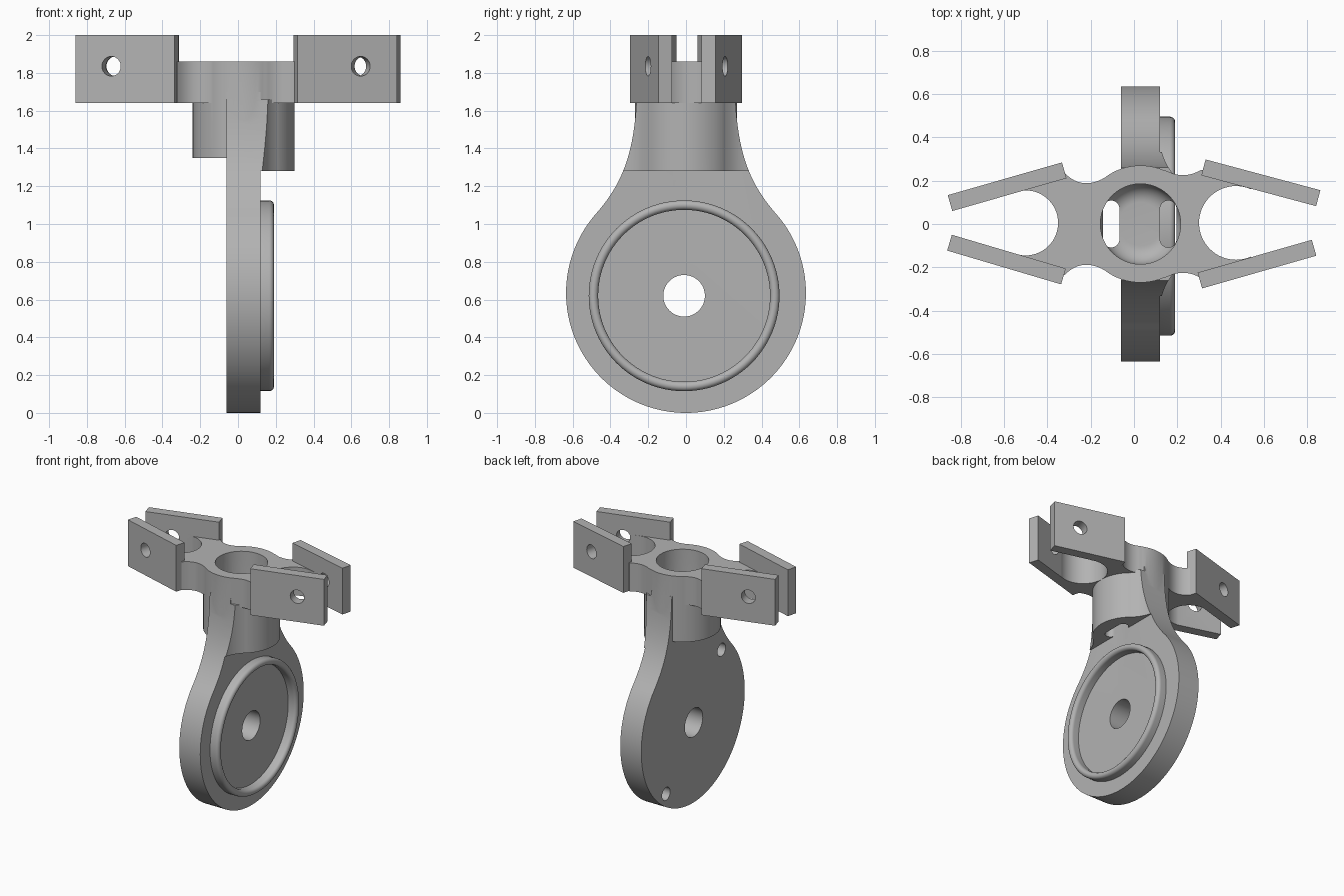
import bpy, bmesh, math
from mathutils import Matrix, Vector

cube = bpy.data.objects.get("Cube")
if cube:
    bpy.data.objects.remove(cube, do_unlink=True)

grey = bpy.data.materials.new("plain grey")
grey.use_nodes = True
colour = (0.45, 0.45, 0.45, 1)
grey.diffuse_color = colour
grey.node_tree.nodes["Principled BSDF"].inputs["Base Color"].default_value = colour

# Axis frames: prisms extrude along z, or along x with the profile in y and z
ALONG_X = Matrix(((0, 0, 1), (1, 0, 0), (0, 1, 0))).to_4x4()
HUB_X = 0.03


def finish(name, bm, matrix):
    bmesh.ops.recalc_face_normals(bm, faces=bm.faces)
    mesh = bpy.data.meshes.new(name)
    bm.to_mesh(mesh)
    bm.free()
    mesh.transform(matrix)
    mesh.materials.append(grey)
    ob = bpy.data.objects.new(name, mesh)
    bpy.context.collection.objects.link(ob)
    return ob


def prism(name, outline, low, high, matrix=Matrix()):
    bm = bmesh.new()
    face = bm.faces.new([bm.verts.new((a, b, low)) for a, b in outline])
    out = bmesh.ops.extrude_face_region(bm, geom=[face])
    verts = [v for v in out["geom"] if isinstance(v, bmesh.types.BMVert)]
    bmesh.ops.translate(bm, verts=verts, vec=(0, 0, high - low))
    return finish(name, bm, matrix)


def lathe(name, profile, matrix, closed=False, steps=96):
    bm = bmesh.new()
    verts = [bm.verts.new((r, 0, h)) for r, h in profile]
    pairs = list(zip(verts, verts[1:])) + ([(verts[-1], verts[0])] if closed else [])
    edges = [bm.edges.new(p) for p in pairs]
    bmesh.ops.spin(bm, geom=verts + edges, cent=(0, 0, 0), axis=(0, 0, 1),
                   angle=math.tau, steps=steps)
    bmesh.ops.remove_doubles(bm, verts=bm.verts, dist=1e-5)
    return finish(name, bm, matrix)


def arc(cx, cy, r, start, end, n=48):
    angles = [math.radians(start + (end - start) * i / n) for i in range(n + 1)]
    return [(cx + r * math.cos(a), cy + r * math.sin(a)) for a in angles]


def circle(cx, cy, r, n=64):
    return arc(cx, cy, r, 0, 360, n)[:-1]


def bezier(a, b, c, d, n=20):
    a, b, c, d = map(Vector, (a, b, c, d))
    out = []
    for i in range(n + 1):
        t = i / n
        s = 1 - t
        out.append(tuple(a * s**3 + b * 3 * s * s * t + c * 3 * s * t * t + d * t**3))
    return out


def boolean(target, tool, operation):
    mod = target.modifiers.new(operation, "BOOLEAN")
    mod.operation, mod.solver, mod.object = operation, "EXACT", tool
    bpy.context.view_layer.objects.active = target
    bpy.ops.object.modifier_apply(modifier=mod.name)
    bpy.data.objects.remove(tool, do_unlink=True)


# Round wheel plate with a neck that sweeps up into the hub
def plate_outline(top):
    side = bezier((0.48, 1.05), (0.345, 1.205), (0.27, 1.36), (0.26, top))
    return (arc(0, 0.635, 0.635, -220.8, 40.8, 96)[:-1] + side
            + [(-y, z) for y, z in reversed(side)][:-1])


body = prism("caster_bracket", plate_outline(1.7), -0.06, 0.12, ALONG_X)

# Hub fairing: blends the plate face into the hub, trimmed to the neck outline
blend = bezier((0.12, 0.37), (0.135, 0.28), (0.17, 0.24), (0.205, 0.205), 14)
half = [(HUB_X, 0.37)] + blend
nose = arc(HUB_X, 0, 0.27, 48, -48)
fairing = prism("hub_fairing", half + nose + [(x, -y) for x, y in reversed(half)],
                1.28, 1.66)
boolean(fairing, prism("fairing_trim", plate_outline(1.7), -0.2, 0.5, ALONG_X), "INTERSECT")
boolean(body, fairing, "UNION")

# Hub cylinder
boolean(body, prism("hub", circle(HUB_X, 0, 0.27, 96), 1.35, 1.86), "UNION")

# Forked arms on both sides of the hub
left_edge = [(HUB_X, 0.25), (-0.08, 0.245)] + bezier(
    (-0.1, 0.235), (-0.18, 0.18), (-0.25, 0.165), (-0.32, 0.235), 14) + [(-0.53, 0.165)]
right_edge = [(HUB_X, 0.25), (0.13, 0.25)] + bezier(
    (0.15, 0.245), (0.2, 0.22), (0.25, 0.215), (0.31, 0.25), 14) + [(0.54, 0.178)]
for name, edge, cx, r in (("left", left_edge, -0.5, 0.15), ("right", right_edge, 0.47, 0.17)):
    arm = prism("arm", edge + [(x, -y) for x, y in reversed(edge)], 1.64, 1.86)
    boolean(arm, prism("fork_cut", circle(cx, 0.005, r), 1.5, 2), "DIFFERENCE")
    boolean(body, arm, "UNION")

# Four upright fork plates, each with a pin hole
for x, y, tilt in ((-0.585, 0.172, 16), (-0.588, -0.164, -16.5),
                   (0.585, 0.19, -15), (0.567, -0.185, 16)):
    place = Matrix.Translation((x, y, 0)) @ Matrix.Rotation(math.radians(tilt), 4, "Z")
    w, t = 0.274, 0.038
    tab = prism("fork_plate", [(-w, -t), (w, -t), (w, t), (-w, t)], 1.64, 2.0, place)
    hole_x = 0.075 if x > 0 else -0.075
    along_y = place @ Matrix.Rotation(math.radians(90), 4, "X")
    boolean(tab, prism("pin_hole", circle(hole_x, 1.835, 0.052, 40), -0.1, 0.1, along_y),
            "DIFFERENCE")
    boolean(body, tab, "UNION")

# Hub bore with a rounded floor, and two drain slots through it
bore = [(0, 1.42), (0.1, 1.42)] + arc(0.1, 1.505, 0.085, -90, 0, 10)[1:] + [(0.185, 2), (0, 2)]
boolean(body, lathe("bore", bore, Matrix.Translation((HUB_X, 0, 0))), "DIFFERENCE")
for x in (-0.105, 0.158):
    slot = arc(x, 0.07, 0.038, 0, 180, 16) + arc(x, -0.07, 0.038, 180, 360, 16)
    boolean(body, prism("slot", slot, 1.2, 1.6), "DIFFERENCE")

# Axle hole, and two blind holes in the flat face
boolean(body, prism("axle_hole", circle(-0.01, 0.62, 0.11), -0.3, 0.4, ALONG_X), "DIFFERENCE")
for s in (-1, 1):
    hole = circle(-0.01 + 0.34 * s, 0.625 - 0.43 * s, 0.05, 32)
    boolean(body, prism("blind_hole", hole, -0.2, 0.06, ALONG_X), "DIFFERENCE")

# Raised rim with a rounded lip
rim_profile = [(0.505, 0.11)] + arc(0.48, 0.165, 0.025, 0, 180, 12) + [(0.455, 0.11)]
rim = lathe("raised_rim", rim_profile, Matrix.Translation((0, -0.01, 0.62)) @ ALONG_X, True)

for ob in (body, rim):
    bpy.ops.object.select_all(action="DESELECT")
    ob.select_set(True)
    bpy.context.view_layer.objects.active = ob
    bpy.ops.object.shade_smooth_by_angle(angle=math.radians(30))
